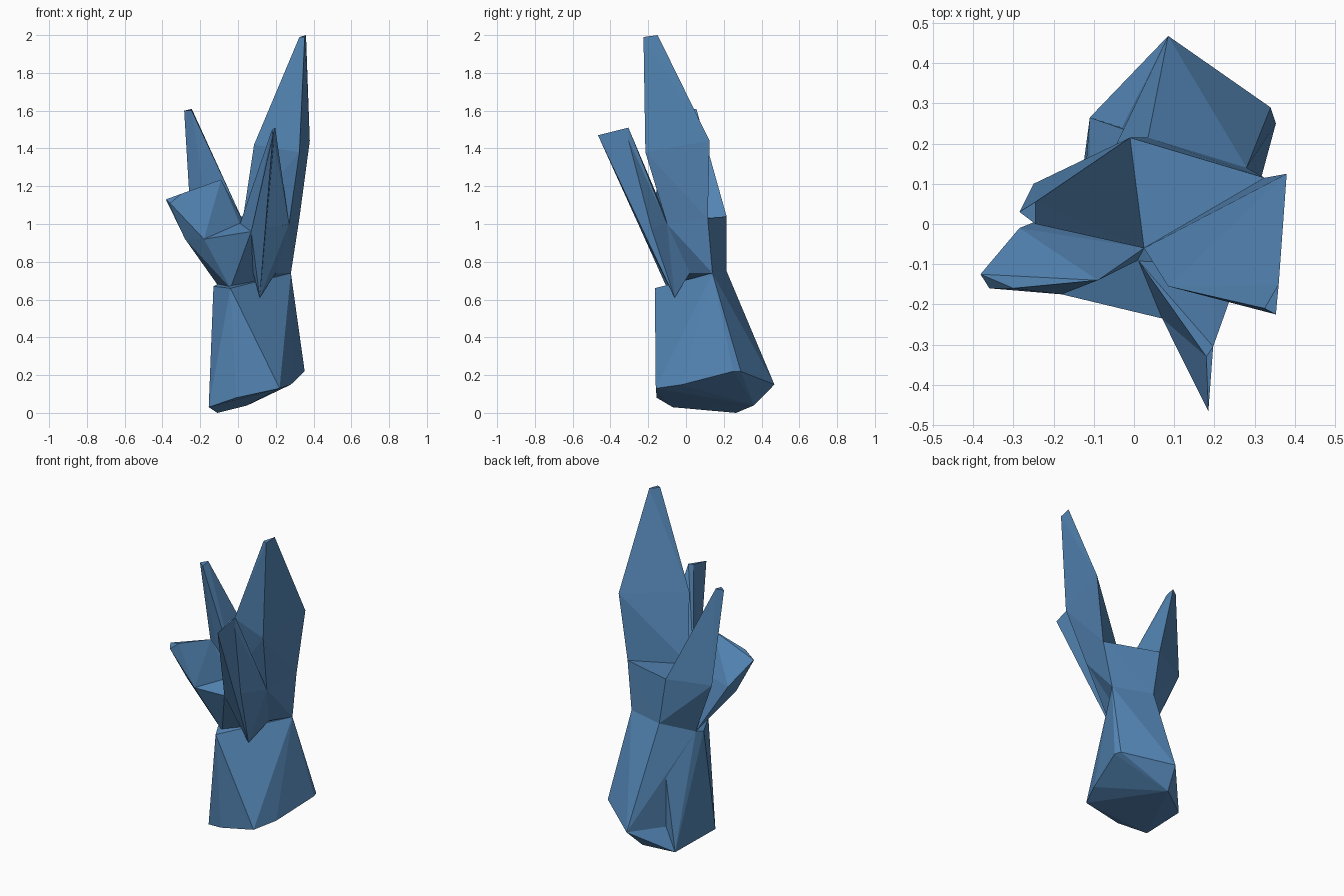
import bpy
import bmesh

# Remove the default object
default = bpy.data.objects.get("Cube")
if default:
    bpy.data.objects.remove(default, do_unlink=True)

# Single matte blue for the whole crystal cluster
blue = bpy.data.materials.new("slate_blue")
blue.use_nodes = True
blue.diffuse_color = (0.09, 0.24, 0.47, 1)
shader = next(n for n in blue.node_tree.nodes if n.type == "BSDF_PRINCIPLED")
shader.inputs["Base Color"].default_value = blue.diffuse_color
shader.inputs["Roughness"].default_value = 0.8

# Joints where neighbouring shards meet
joints = {
    "crown_right": (0.325, 0.115, 1.03),
    "crown_back": (-0.01, 0.215, 1.04),
    "crown_centre": (0.025, -0.06, 1.02),
    "crown_front": (0.01, -0.09, 1.0),
    "shelf_left": (-0.18, -0.175, 0.92),
    "shelf_front": (0.07, -0.235, 0.96),
    "shelf_right": (0.27, -0.1, 1.0),
    "waist_back": (0.035, 0.215, 0.75),
    "waist_left": (-0.11, 0.06, 0.68),
    "waist_right": (0.28, 0.14, 0.74),
    "waist_inner": (0.2, 0.02, 0.74),
    "waist_front": (-0.04, -0.1, 0.66),
    "notch": (0.115, -0.06, 0.61),
    "fork_left": (0.18, -0.33, 1.5),
    "fork_right": (0.197, -0.305, 1.51),
    "hip": (-0.13, 0.01, 0.67),
    "heel": (0.085, 0.468, 0.15),
    "heel_under": (0.05, 0.36, 0.04),
    "heel_crease": (-0.03, 0.24, 0.13),
    "foot_left": (-0.155, -0.07, 0.03),
}


def faceted_shard(name, joint_names, corners):
    """Make a flat-faced shard wrapped tightly around joints and its own corners."""
    bm = bmesh.new()
    for point in [joints[j] for j in joint_names] + corners:
        bm.verts.new(point)
    hull = bmesh.ops.convex_hull(bm, input=bm.verts[:])
    inside = [v for v in hull["geom_interior"] if isinstance(v, bmesh.types.BMVert)]
    bmesh.ops.delete(bm, geom=inside, context="VERTS")
    bmesh.ops.recalc_face_normals(bm, faces=bm.faces[:])
    mesh = bpy.data.meshes.new(name)
    bm.to_mesh(mesh)
    bm.free()
    mesh.materials.append(blue)
    shard = bpy.data.objects.new(name, mesh)
    bpy.context.scene.collection.objects.link(shard)
    return shard


# Flared foot, creased at the back left, with a chipped underside
faceted_shard(
    "foot",
    ["waist_back", "waist_left", "waist_right", "hip",
     "heel", "heel_under", "heel_crease", "foot_left"],
    [(-0.04, -0.165, 0.66), (0.353, 0.25, 0.22), (0.34, 0.29, 0.22),
     (-0.01, -0.155, 0.08), (0.22, -0.16, 0.13), (0.28, -0.02, 0.15)],
)
foot_corner = (-0.11, 0.265, 0)
faceted_shard(
    "foot_side",
    ["waist_back", "waist_left", "hip", "heel_crease", "foot_left"],
    [foot_corner],
)
faceted_shard(
    "foot_underside",
    ["heel", "heel_under", "heel_crease", "foot_left"],
    [foot_corner],
)

# Central body that carries all the spikes
faceted_shard(
    "core",
    ["crown_right", "crown_back", "crown_centre", "crown_front",
     "shelf_left", "shelf_front", "shelf_right",
     "waist_back", "waist_left", "waist_right", "waist_inner", "waist_front"],
    [],
)

# Tall blade on the right
faceted_shard(
    "tall_spike",
    ["crown_right", "crown_centre", "shelf_right"],
    [(0.325, -0.21, 1.99), (0.353, -0.225, 1.99), (0.36, -0.15, 2),
     (0.085, -0.155, 1.42), (0.325, -0.215, 1.38), (0.38, 0.125, 1.44)],
)

# Slim back spike leaning left
faceted_shard(
    "back_spike",
    ["crown_back", "crown_centre", "waist_left", "waist_back"],
    [(-0.285, 0.03, 1.6), (-0.245, 0.055, 1.61), (-0.245, 0, 1.6),
     (-0.25, 0.1, 1.02)],
)

# Short blunt spike on the left
faceted_shard(
    "blunt_spike",
    ["crown_front", "crown_centre", "shelf_left", "waist_left", "waist_front"],
    [(-0.382, -0.125, 1.13), (-0.36, -0.16, 1.11), (-0.3, -0.16, 1.16),
     (-0.09, -0.14, 1.235), (-0.285, -0.01, 0.98), (-0.28, -0.1, 0.92)],
)

# Narrow spike leaning forward, with a thin fin along its leading edge
faceted_shard(
    "front_spike",
    ["crown_front", "shelf_front", "shelf_right", "notch", "waist_inner",
     "fork_left", "fork_right"],
    [],
)
faceted_shard(
    "front_fin",
    ["shelf_front", "notch", "fork_left", "fork_right"],
    [(0.185, -0.466, 1.47)],
)
